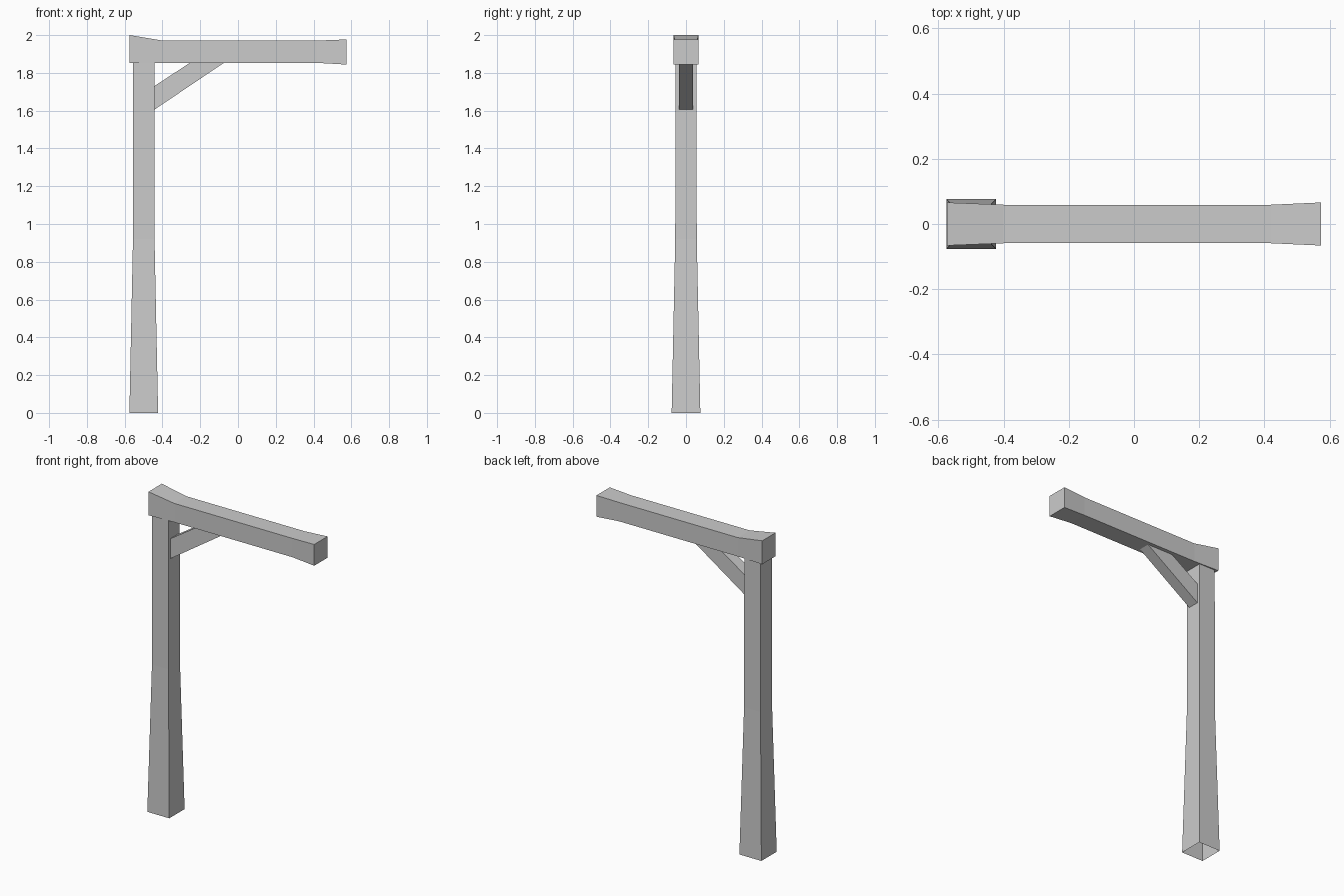
import bpy, bmesh
from mathutils import Vector

if "Cube" in bpy.data.objects:
    bpy.data.objects.remove(bpy.data.objects["Cube"])


def loft(name, rings, caps=False):
    """Skin a list of four-cornered rings into a flat-faced beam."""
    bm = bmesh.new()
    loops = [[bm.verts.new(Vector(p)) for p in ring] for ring in rings]
    for a, b in zip(loops, loops[1:]):
        for i in range(4):
            j = (i + 1) % 4
            bm.faces.new((a[i], a[j], b[j], b[i]))
    if caps:
        bm.faces.new(loops[0][::-1])
        bm.faces.new(loops[-1])
    bmesh.ops.recalc_face_normals(bm, faces=bm.faces)
    mesh = bpy.data.meshes.new(name)
    bm.to_mesh(mesh)
    bm.free()
    obj = bpy.data.objects.new(name, mesh)
    bpy.context.collection.objects.link(obj)
    return obj


def level_ring(z, r, x=-0.499):
    return [(x - r, -r, z), (x + r, -r, z), (x + r, r, z), (x - r, r, z)]


def upright_ring(x, w, low, high):
    return [(x, -w, low), (x, w, low), (x, w, high), (x, -w, high)]


# Post: flared lower half, open at the foot and where it meets the beam
loft("post", [level_ring(0.0, 0.076), level_ring(0.92, 0.057),
              level_ring(1.855, 0.056)])

# Cross beam: raised left end, slightly flared right end
loft("cross_beam", [upright_ring(-0.574, 0.066, 1.853, 2.0),
                    upright_ring(-0.40, 0.059, 1.853, 1.971),
                    upright_ring(0.42, 0.059, 1.853, 1.971),
                    upright_ring(0.574, 0.066, 1.844, 1.977)], caps=True)

# Diagonal brace: ends sit against the post and the beam
w = 0.036
loft("brace", [upright_ring(-0.443, w, 1.605, 1.73),
               [(-0.075, -w, 1.853), (-0.075, w, 1.853),
                (-0.255, w, 1.853), (-0.255, -w, 1.853)]])
